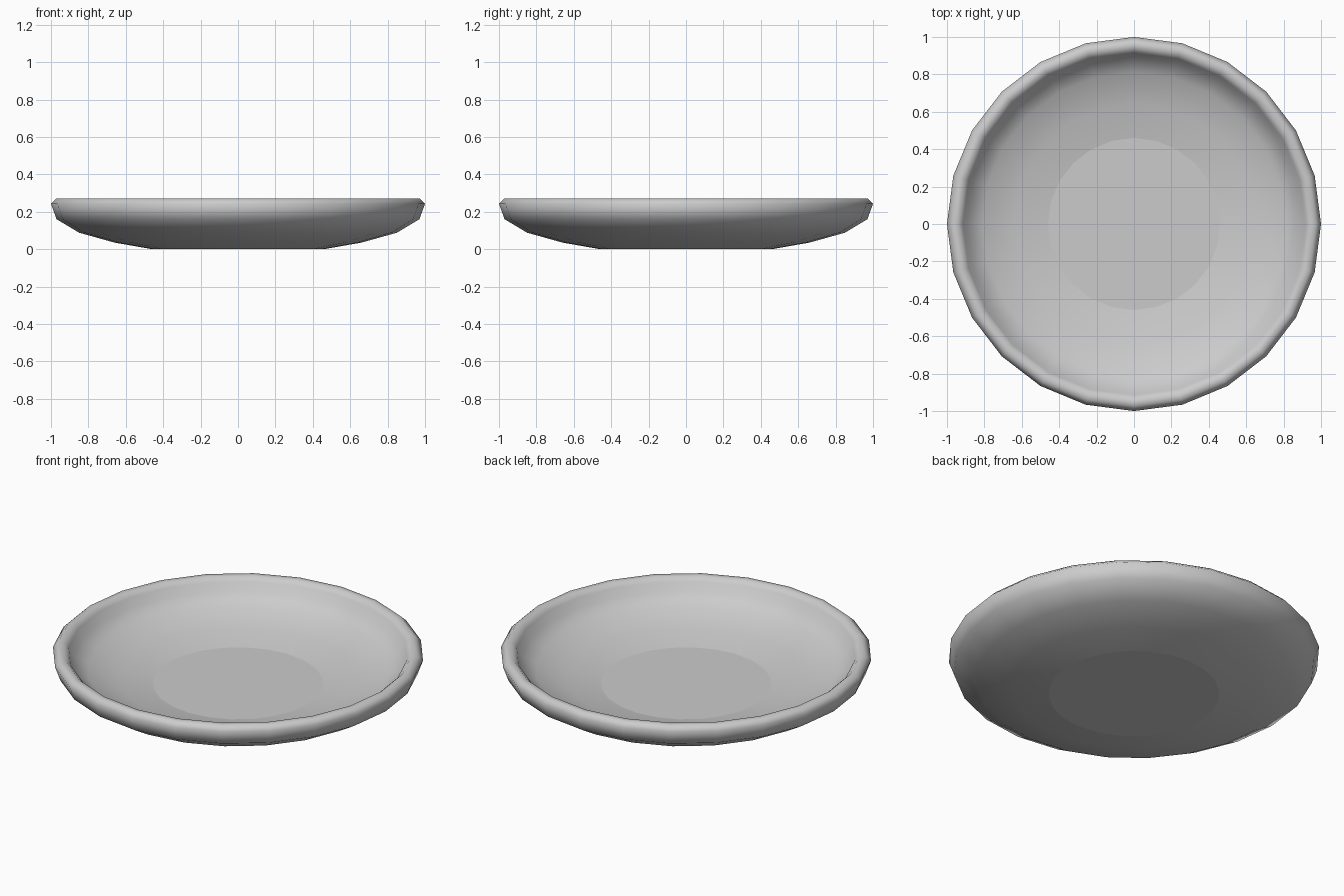
import bpy
import bmesh
import math

cube = bpy.data.objects.get("Cube")
if cube:
    bpy.data.objects.remove(cube, do_unlink=True)

SIDES = 24
FOOT = 0.46  # radius of the flat centre, inside and underneath

# Cross-section from the underside centre, over the rim, to the inside centre
PROFILE = [
    (0, 0), (FOOT, 0), (0.66, 0.035), (0.85, 0.088), (0.97, 0.16),
    (1, 0.243), (0.972, 0.27), (0.94, 0.27), (0.915, 0.247),
    (0.893, 0.198), (0.81, 0.145), (0.64, 0.098), (FOOT, 0.067), (0, 0.067),
]


def make_material(name, rgb):
    mat = bpy.data.materials.new(name)
    mat.use_nodes = True
    mat.diffuse_color = (*rgb, 1)
    bsdf = mat.node_tree.nodes["Principled BSDF"]
    bsdf.inputs["Base Color"].default_value = (*rgb, 1)
    bsdf.inputs["Roughness"].default_value = 0.6
    return mat


def lathe(name, profile, mat):
    bm = bmesh.new()
    verts = [bm.verts.new((r, 0, z)) for r, z in profile]
    edges = [bm.edges.new(pair) for pair in zip(verts, verts[1:])]
    bmesh.ops.spin(bm, geom=verts + edges, cent=(0, 0, 0), axis=(0, 0, 1),
                   angle=math.tau, steps=SIDES, use_merge=True)
    bmesh.ops.remove_doubles(bm, verts=bm.verts[:], dist=0.0005)
    bmesh.ops.dissolve_degenerate(bm, edges=bm.edges[:], dist=0.0005)
    bmesh.ops.recalc_face_normals(bm, faces=bm.faces[:])
    for face in bm.faces:
        face.smooth = True
    # Crisp edge around the flat centre discs
    for edge in bm.edges:
        if all(abs(v.co.xy.length - FOOT) < 0.005 for v in edge.verts):
            edge.smooth = False
    mesh = bpy.data.meshes.new(name)
    bm.to_mesh(mesh)
    bm.free()
    mesh.materials.append(mat)
    obj = bpy.data.objects.new(name, mesh)
    bpy.context.collection.objects.link(obj)
    return obj


# Shallow dish with a rounded rim
lathe("dish", PROFILE, make_material("light_grey_ceramic", (0.6, 0.6, 0.6)))
